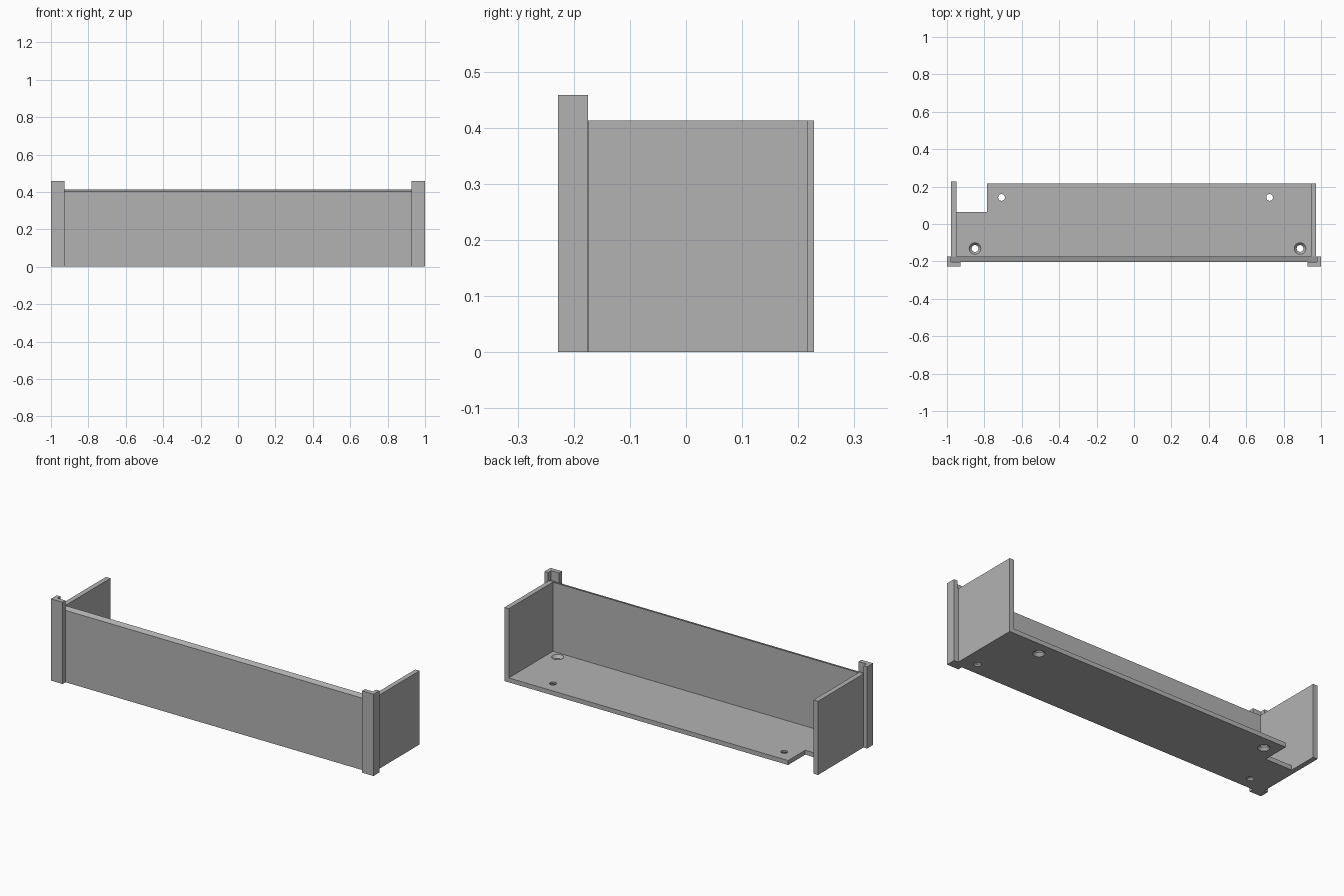
import bpy
import bmesh

cube = bpy.data.objects.get("Cube")
if cube:
    bpy.data.objects.remove(cube, do_unlink=True)

grey = bpy.data.materials.new("light_grey")
grey.use_nodes = True
grey.diffuse_color = (0.45, 0.45, 0.45, 1)
grey.node_tree.nodes["Principled BSDF"].inputs["Base Color"].default_value = grey.diffuse_color


def finish(name, bm):
    bmesh.ops.recalc_face_normals(bm, faces=bm.faces)
    mesh = bpy.data.meshes.new(name)
    bm.to_mesh(mesh)
    bm.free()
    mesh.materials.append(grey)
    obj = bpy.data.objects.new(name, mesh)
    bpy.context.collection.objects.link(obj)
    return obj


def prism(name, outline, start, end, axis="Z"):
    """Extrude an outline: (x, y) points along Z, or (y, z) points along X."""
    bm = bmesh.new()
    to_3d = {"Z": lambda a, b: (a, b, start), "X": lambda a, b: (start, a, b)}[axis]
    face = bm.faces.new([bm.verts.new(to_3d(a, b)) for a, b in outline])
    new = bmesh.ops.extrude_face_region(bm, geom=[face])["geom"]
    step = end - start
    offset = (0, 0, step) if axis == "Z" else (step, 0, 0)
    bmesh.ops.translate(bm, verts=[v for v in new if isinstance(v, bmesh.types.BMVert)], vec=offset)
    return finish(name, bm)


def rectangle(x0, x1, y0, y1):
    return [(x0, y0), (x1, y0), (x1, y1), (x0, y1)]


FLOOR, WALL_TOP, POST_TOP = 0.025, 0.413, 0.458
FRONT, INNER, BACK = -0.202, -0.173, 0.217

# Floor with a notch at the back right corner
floor = prism("floor", [(-0.95, INNER), (0.947, INNER), (0.947, BACK),
                        (-0.785, BACK), (-0.785, 0.065), (-0.95, 0.065)], 0, FLOOR)

# Screw holes: the front pair is countersunk from above, the back pair from below
cutters = bpy.data.collections.new("cutters")
bpy.context.scene.collection.children.link(cutters)
for x, y, side in ((-0.85, -0.131, 1), (0.888, -0.131, 1),
                   (-0.708, 0.142, -1), (0.725, 0.142, -1)):
    bm = bmesh.new()
    rings = []
    for z, r in ((-0.02, 0.018), (-0.003, 0.018), (0.0125, 0.031), (0.03, 0.031)):
        circle = bmesh.ops.create_circle(bm, segments=32, radius=r)["verts"]
        bmesh.ops.translate(bm, verts=circle, vec=(x, y, FLOOR / 2 + side * z))
        rings.append(circle)
    for a, b in zip(rings, rings[1:]):
        for i in range(32):
            j = (i + 1) % 32
            bm.faces.new((a[i], a[j], b[j], b[i]))
    bm.faces.new(rings[0])
    bm.faces.new(rings[-1])
    cutter = finish("screw_hole_cutter", bm)
    bpy.context.collection.objects.unlink(cutter)
    cutters.objects.link(cutter)
    cutter.hide_render = True
    cutter.hide_set(True)
    cut = floor.modifiers.new("screw_hole", "BOOLEAN")
    cut.operation = "DIFFERENCE"
    cut.solver = "EXACT"
    cut.object = cutter

# Front panel with a slightly sloped top edge
prism("front_panel", [(FRONT, 0), (INNER, 0), (INNER, WALL_TOP), (FRONT, 0.403)],
      -0.978, 0.978, "X")

# Side walls
prism("right_wall", rectangle(-0.978, -0.95, INNER, 0.228), 0, WALL_TOP)
prism("left_wall", rectangle(0.947, 0.974, INNER, BACK), 0, WALL_TOP)

# L-shaped corner posts wrapping the front edges
for name, s in (("right_post", -1), ("left_post", 1)):
    corner = [(1, -0.228), (0.928, -0.228), (0.928, FRONT),
              (0.978, FRONT), (0.978, -0.175), (1, -0.175)]
    prism(name, [(s * x, y) for x, y in corner], 0, POST_TOP)
